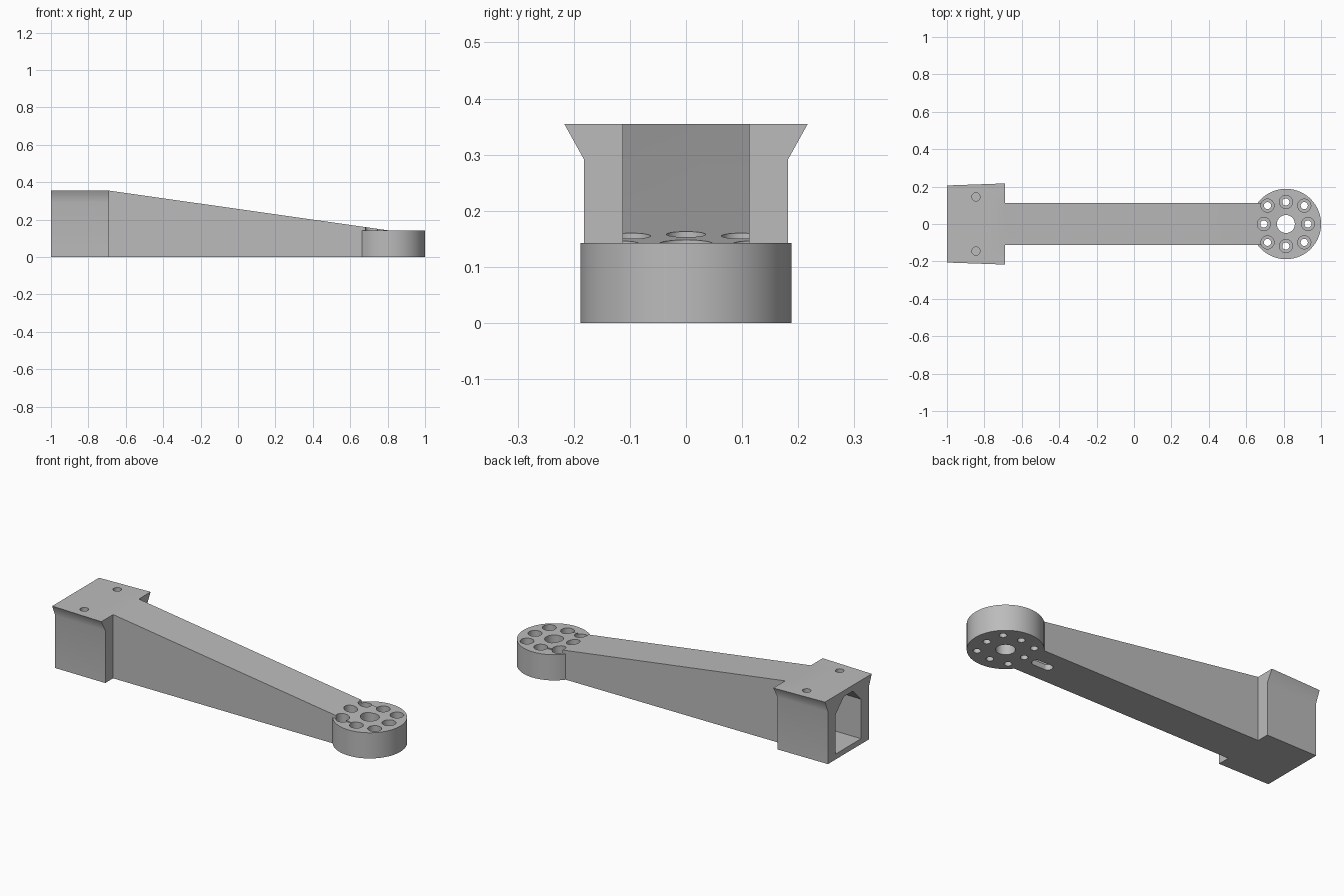
import bpy, bmesh, math
from mathutils import Vector

cube = bpy.data.objects.get("Cube")
if cube:
    bpy.data.objects.remove(cube, do_unlink=True)

grey = bpy.data.materials.new("satin grey")
grey.use_nodes = True
colour = (0.5, 0.5, 0.5, 1)
grey.diffuse_color = colour
grey.node_tree.nodes["Principled BSDF"].inputs["Base Color"].default_value = colour


def loft(name, ring_a, ring_b):
    """Closed solid between two matching rings of points."""
    bm = bmesh.new()
    a = [bm.verts.new(p) for p in ring_a]
    b = [bm.verts.new(p) for p in ring_b]
    bm.faces.new(a)
    bm.faces.new(list(reversed(b)))
    for i in range(len(a)):
        j = (i + 1) % len(a)
        bm.faces.new((a[i], b[i], b[j], a[j]))
    bmesh.ops.recalc_face_normals(bm, faces=bm.faces)
    mesh = bpy.data.meshes.new(name)
    bm.to_mesh(mesh)
    bm.free()
    mesh.materials.append(grey)
    obj = bpy.data.objects.new(name, mesh)
    bpy.context.collection.objects.link(obj)
    return obj


def prism_x(name, outline, x0, x1):
    return loft(name, [(x0, y, z) for y, z in outline], [(x1, y, z) for y, z in outline])


def cylinder(name, x, y, r, z0, z1, sides=48, stretch=0):
    """Vertical cylinder, or a rounded slot along x when stretched."""
    ring = []
    for i in range(sides):
        t = 2 * math.pi * (i + 0.5) / sides
        shift = math.copysign(stretch, math.cos(t))
        ring.append((x + shift + r * math.cos(t), y + r * math.sin(t)))
    return loft(name, [(*p, z0) for p in ring], [(*p, z1) for p in ring])


def mirrored(half):
    return half + [(-y, z) for y, z in reversed(half)]


TOP, DISC_X, DISC_Z, ARM_Y, BLOCK_X = 0.355, 0.812, 0.143, 0.113, -0.69

# Tapered arm
side = [(-0.8, 0), (DISC_X, 0), (DISC_X, DISC_Z - 0.002), (0.8, DISC_Z), (BLOCK_X, TOP), (-0.8, TOP)]
arm = loft("tapered_arm", [(x, -ARM_Y, z) for x, z in side], [(x, ARM_Y, z) for x, z in side])


# Mounting block with a flared top
def block_ring(x, body, flare):
    return [(x, y, z) for y, z in mirrored([(body, 0), (body, 0.292), (flare, TOP)])]


block = loft("mounting_block", block_ring(-1, 0.18, 0.206), block_ring(BLOCK_X, 0.182, 0.217))

# Round end disc
disc = cylinder("end_disc", DISC_X, 0, 0.188, 0, DISC_Z, 128)

cutters = []

# Open pocket in the block, with a sloped ceiling
pocket = mirrored([(0.112, 0.03), (0.112, 0.25), (0.04, 0.322)])
cutters.append(prism_x("pocket", pocket, -1.1, -0.72))

# Cable channel leading to a slot under the arm
channel = mirrored([(0.035, 0.03), (0.035, 0.1)])
cutters.append(prism_x("channel", channel, -0.75, 0.62))
cutters.append(cylinder("slot", 0.58, 0, 0.025, -0.1, 0.06, stretch=0.035))

# Screw holes in the top of the block
for s in (-1, 1):
    cutters.append(cylinder("block_screw", -0.845, s * 0.145, 0.022, 0.2, 0.5))

# Centre bore and ring of counterbored holes
cutters.append(cylinder("bore", DISC_X, 0, 0.048, -0.1, 0.5))
for i in range(8):
    reach = 0.139 if i % 2 else 0.118
    t = i * math.pi / 4
    x, y = DISC_X + reach * math.cos(t), reach * math.sin(t)
    cutters.append(cylinder("ring_hole", x, y, 0.019, -0.1, 0.5, 32))
    cutters.append(cylinder("counterbore", x, y, 0.035, 0.05, 0.5, 32))

# Join the parts, then cut the openings
for operation, tools in (("UNION", [block, disc]), ("DIFFERENCE", cutters)):
    for tool in tools:
        mod = arm.modifiers.new(tool.name, "BOOLEAN")
        mod.operation = operation
        mod.solver = "EXACT"
        mod.object = tool
bpy.context.view_layer.update()
graph = bpy.context.evaluated_depsgraph_get()
arm_mesh = bpy.data.meshes.new_from_object(arm.evaluated_get(graph))
arm.modifiers.clear()
arm.data = arm_mesh
arm.name = "bracket_arm"
for tool in [block, disc] + cutters:
    bpy.data.objects.remove(tool, do_unlink=True)

# Smooth round walls and soften the flare
bpy.ops.object.select_all(action="DESELECT")
arm.select_set(True)
bpy.context.view_layer.objects.active = arm
bpy.ops.object.shade_smooth_by_angle(angle=math.radians(32))
weighted = arm.modifiers.new("weighted normals", "WEIGHTED_NORMAL")
weighted.keep_sharp = True
